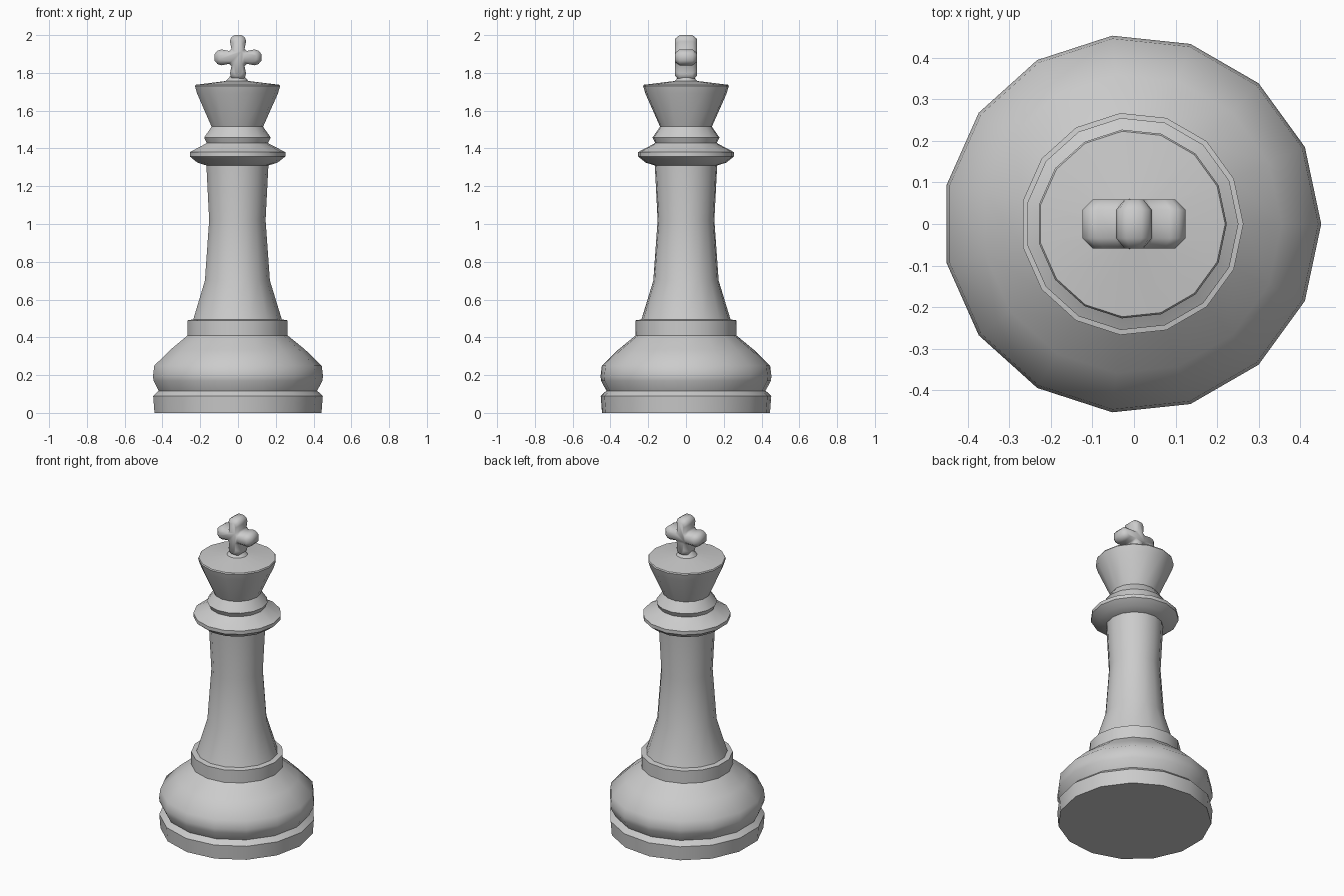
import bpy, bmesh, math

if "Cube" in bpy.data.objects:
    bpy.data.objects.remove(bpy.data.objects["Cube"])

SIDES = 15


def finish(name, bm, angle):
    bmesh.ops.recalc_face_normals(bm, faces=bm.faces)
    mesh = bpy.data.meshes.new(name)
    bm.to_mesh(mesh)
    bm.free()
    ob = bpy.data.objects.new(name, mesh)
    bpy.context.collection.objects.link(ob)
    bpy.ops.object.select_all(action='DESELECT')
    bpy.context.view_layer.objects.active = ob
    ob.select_set(True)
    bpy.ops.object.shade_smooth_by_angle(angle=math.radians(angle))
    return ob


def loft(name, loops, angle=40):
    """Skin between loops of equal length and cap both ends."""
    bm = bmesh.new()
    rings = [[bm.verts.new(p) for p in loop] for loop in loops]
    for a, b in zip(rings, rings[1:]):
        for i in range(len(a)):
            j = (i + 1) % len(a)
            bm.faces.new((a[i], a[j], b[j], b[i]))
    bm.faces.new(rings[0])
    bm.faces.new(rings[-1])
    return finish(name, bm, angle)


def ring(r, z):
    return [(r * math.cos(math.tau * i / SIDES) - 0.005,
             r * math.sin(math.tau * i / SIDES), z) for i in range(SIDES)]


# Turned body: base, groove, bulge, pedestal, shaft, collar, flared crown
profile = [
    (0.447, 0), (0.454, 0.09), (0.424, 0.117),
    (0.452, 0.17), (0.455, 0.195), (0.448, 0.25), (0.36, 0.335),
    (0.268, 0.41), (0.268, 0.49), (0.237, 0.495),
    (0.174, 0.70), (0.151, 1.02), (0.166, 1.31),
    (0.215, 1.325), (0.256, 1.358), (0.256, 1.38), (0.17, 1.425),
    (0.165, 1.43), (0.178, 1.458), (0.138, 1.515),
    (0.216, 1.69), (0.228, 1.73), (0.224, 1.737), (0.06, 1.757), (0.035, 1.785),
]
loft("body", [ring(r, z) for r, z in profile])


# Finial: four flared arms with chamfered front and back
def cross_outline(arm, y):
    pts = []
    for k in range(4):
        c, s = math.cos(k * math.pi / 2), math.sin(k * math.pi / 2)
        for along, side in arm:
            pts.append((along * c - side * s, y, 1.882 + along * s + side * c))
    return pts


def arm_points(half):
    return [(a, -w) for a, w in half] + [(a, w) for a, w in reversed(half)]


full = arm_points([(0.046, 0.034), (0.085, 0.042), (0.106, 0.036), (0.121, 0.018)])
inset = arm_points([(0.032, 0.020), (0.072, 0.022), (0.088, 0.019), (0.097, 0.010)])
layers = [(inset, -0.059), (full, -0.034), (full, 0.034), (inset, 0.059)]
loft("cross_finial", [cross_outline(a, y) for a, y in layers], 60)

# Exact overall height of 2 units
for v in bpy.data.objects["cross_finial"].data.vertices:
    if v.co.z > 1.9995:
        v.co.z = 2.0
    elif v.co.z > 2.0 - 0.004 - 0.001:
        v.co.z = 2.0
    if v.co.x > 0:
        v.co.x *= 1.02
    else:
        v.co.x *= 1.02
